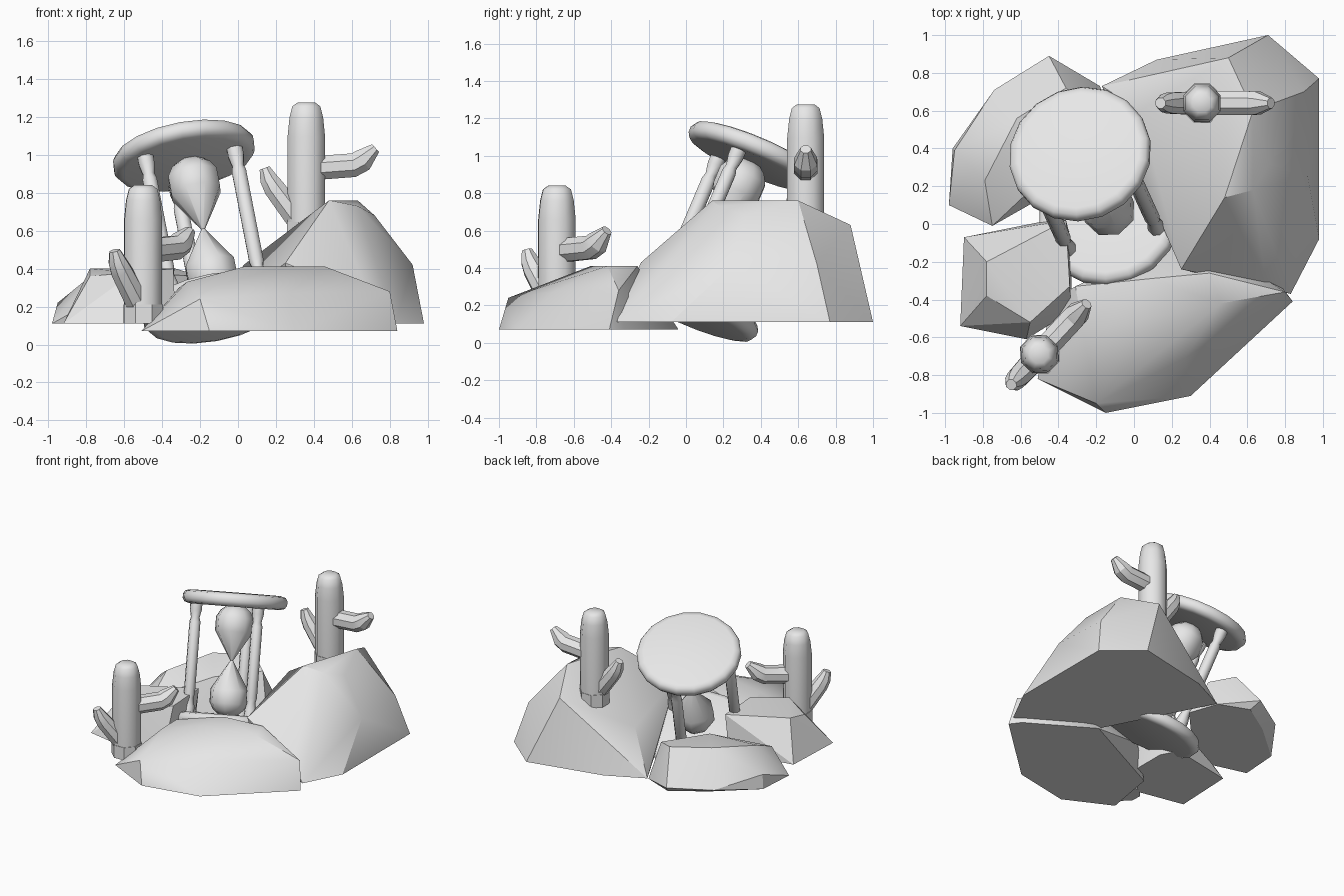
import bpy, bmesh, math
from mathutils import Vector, Matrix

cube = bpy.data.objects.get("Cube")
if cube:
    bpy.data.objects.remove(cube, do_unlink=True)

stone = bpy.data.materials.new("pale_grey")
stone.use_nodes = True
stone.diffuse_color = (0.8, 0.8, 0.8, 1)
stone.node_tree.nodes["Principled BSDF"].inputs["Base Color"].default_value = (0.8, 0.8, 0.8, 1)


def finish(bm, name, matrix=Matrix(), angle=35):
    bmesh.ops.recalc_face_normals(bm, faces=bm.faces)
    mesh = bpy.data.meshes.new(name)
    bm.to_mesh(mesh)
    bm.free()
    mesh.materials.append(stone)
    ob = bpy.data.objects.new(name, mesh)
    bpy.context.collection.objects.link(ob)
    ob.matrix_world = matrix
    bpy.ops.object.select_all(action='DESELECT')
    ob.select_set(True)
    bpy.context.view_layer.objects.active = ob
    bpy.ops.object.shade_smooth_by_angle(angle=math.radians(angle))
    return ob


def tube(name, path, sides, matrix=Matrix(), axes=None, angle=35):
    """Rings of (centre, radius) joined into a capped tube; axes fix the ring plane."""
    bm = bmesh.new()
    rings = []
    for i, (c, r) in enumerate(path):
        before, after = path[max(i - 1, 0)][0], path[min(i + 1, len(path) - 1)][0]
        if axes:
            u, v = axes
        else:
            d = (Vector(after) - Vector(before)).normalized()
            v = Vector((0, 1, 0))
            u = v.cross(d)
        turns = [2 * math.pi * (k + 0.5) / sides for k in range(sides)]
        rings.append([bm.verts.new(Vector(c) + r * (u * math.cos(t) + v * math.sin(t))) for t in turns])
    for a, b in zip(rings, rings[1:]):
        for k in range(sides):
            n = (k + 1) % sides
            bm.faces.new((a[k], a[n], b[n], b[k]))
    bm.faces.new(rings[0])
    bm.faces.new(rings[-1])
    return finish(bm, name, matrix, angle)


def lathe(name, profile, sides, matrix, angle=35):
    path = [((0, 0, z), r) for r, z in profile]
    return tube(name, path, sides, matrix, (Vector((1, 0, 0)), Vector((0, 1, 0))), angle)


def rock(name, floor, outline, crown):
    """Faceted boulder: flat base outline plus a few crown corners."""
    bm = bmesh.new()
    for p in [(x, y, floor) for x, y in outline] + crown:
        bm.verts.new(p)
    bmesh.ops.convex_hull(bm, input=bm.verts)
    loose = [v for v in bm.verts if not v.link_faces]
    bmesh.ops.delete(bm, geom=loose, context='VERTS')
    bmesh.ops.dissolve_limit(bm, angle_limit=0.02, verts=bm.verts, edges=bm.edges)
    finish(bm, name, angle=28)


# Boulders
rock("tall_rock", 0.11,
     [(.71, 1), (.98, .77), (.98, -.08), (.83, -.37), (.28, -.14), (-.17, .73), (.12, .87)],
     [(.48, .14, .76), (.63, .18, .73), (.72, .32, .68), (.63, .6, .76), (.5, .88, .63), (.92, .25, .42),
      (.25, -.24, .43), (.03, .6, .42), (.9, .7, .42), (.7, -.33, .24)])
rock("front_rock", 0.07,
     [(-.51, -.82), (-.15, -1), (.3, -.91), (.84, -.41), (.78, -.33), (.3, -.04), (-.44, -.41)],
     [(-.2, -.95, .24), (.27, -.71, .27), (.8, -.36, .28), (.46, -.42, .41), (.03, -.51, .41),
      (.08, -.29, .41), (.4, -.26, .41), (-.27, -.56, .33), (-.31, -.33, .3)])
rock("back_rock", 0.11,
     [(-.41, .82), (-.66, .66), (-.96, .4), (-.98, .1), (-.72, .03), (-.38, .2), (-.1, .5), (-.18, .73)],
     [(-.36, .72, .41), (-.62, .56, .41), (-.79, .23, .35), (-.95, .39, .22), (-.74, .71, .16),
      (-.45, .89, .17), (-.75, -.01, .24), (-.42, .3, .37), (-.2, .6, .36)])
rock("side_rock", 0.11,
     [(-.9, -.07), (-.92, -.54), (-.57, -.61), (-.33, -.46), (-.33, -.1), (-.4, .03)],
     [(-.78, -.2, .4), (-.36, .02, .4), (-.34, -.33, .4), (-.55, -.52, .38), (-.78, -.38, .36)])

# Hourglass, tilted along the line between its two discs
foot, head = Vector((-.13, .03, .195)), Vector((-.285, .37, .995))
axis = head - foot
length = axis.length
tilt = Matrix.Translation(foot) @ Vector((0, 0, 1)).rotation_difference(axis).to_matrix().to_4x4()
disc = [(.33, -.05), (.365, -.04), (.38, -.015), (.38, .015), (.365, .04), (.33, .05)]
for name, z in (("bottom_disc", 0), ("top_disc", length)):
    lathe(name, disc, 18, tilt @ Matrix.Translation((0, 0, z)), 45)
half = [(.06, .04), (.11, .08), (.14, .13), (.14, .23), (.01, length / 2)]
bulb = half + [(r, length - z) for r, z in reversed(half[:-1])]
lathe("glass_bulbs", bulb, 8, tilt @ Matrix.Translation((.025, -.02, 0)), 50)
end = [(.045, .03), (.045, .09), (.032, .15), (.041, .18)]
post = end + [(r, length - z) for r, z in reversed(end)]
for i, name in enumerate(("right_post", "back_post", "left_post")):
    a = math.radians(-18 + 120 * i)
    lathe(name, post, 8, tilt @ Matrix.Translation((.28 * math.cos(a), .28 * math.sin(a), 0)), 50)


# Cacti: ribbed trunk with a long and a short bent arm
def cactus(name, x, y, z, turn):
    m = Matrix.Translation((x, y, z)) @ Matrix.Rotation(math.radians(turn), 4, 'Z')
    lathe(name + "_base", [(.111, 0), (.111, .1)], 8, m, 20)
    trunk = [(.107, .08), (.107, .55), (.096, .65), (.08, .71), (.05, .73)]
    lathe(name + "_trunk", trunk, 8, m, 46)
    tube(name + "_long_arm", [((.05, 0, .385), .068), ((.25, 0, .4), .068),
                              ((.295, 0, .425), .066), ((.365, 0, .49), .03)], 8, m, angle=25)
    tube(name + "_short_arm", [((-.05, 0, .12), .066), ((-.17, 0, .28), .06),
                               ((-.2, 0, .33), .05), ((-.22, 0, .385), .03)], 8, m, angle=25)


cactus("tall_cactus", .36, .64, .545, 0)
cactus("small_cactus", -.5, -.69, .11, 47)
